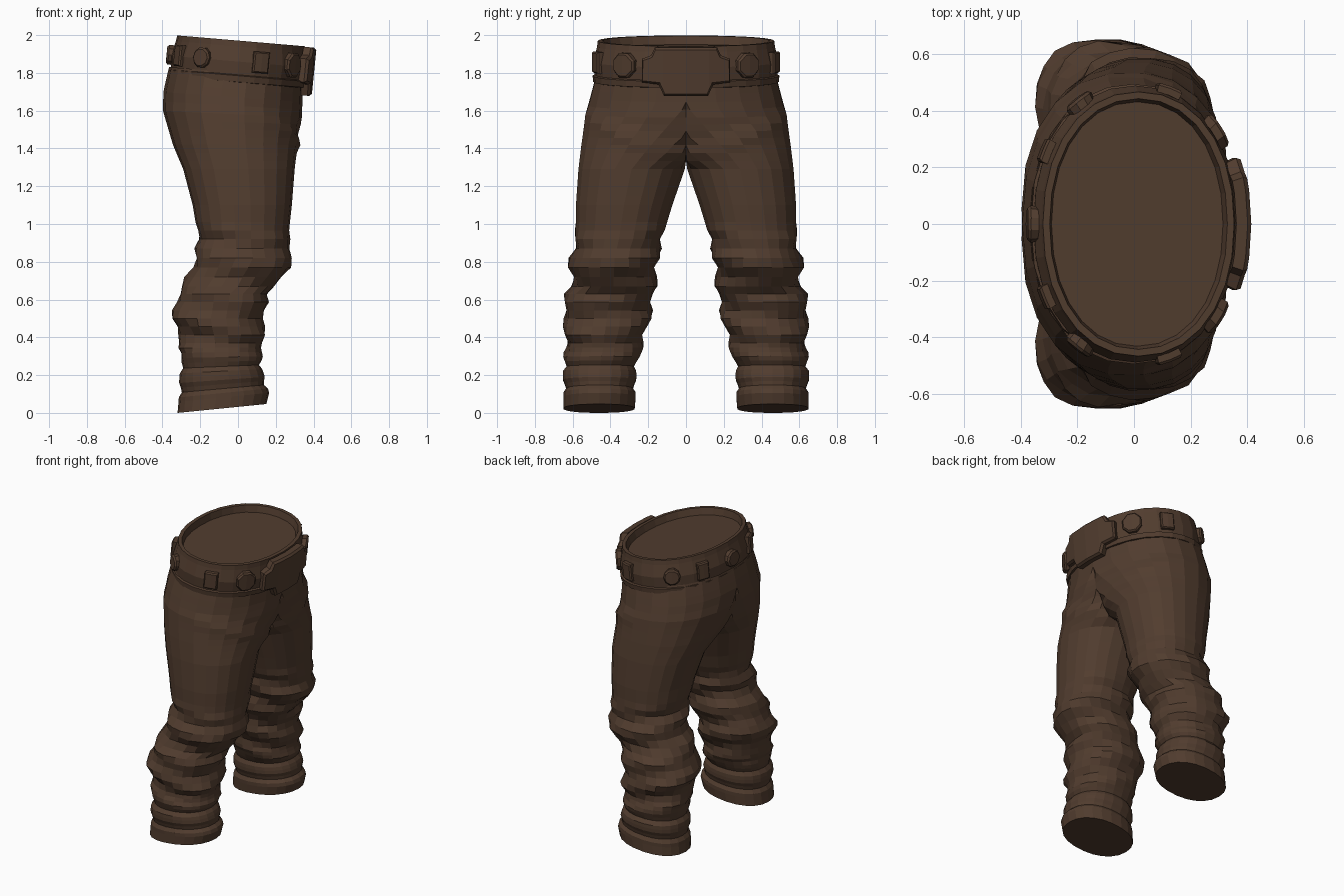
import bpy, bmesh, math, random
from mathutils import Vector

if "Cube" in bpy.data.objects:
    bpy.data.objects.remove(bpy.data.objects["Cube"])

random.seed(4)
brown = bpy.data.materials.new("dark_brown_cloth")
brown.diffuse_color = (0.083, 0.046, 0.028, 1)
brown.use_nodes = True
brown.node_tree.nodes["Principled BSDF"].inputs["Base Color"].default_value = brown.diffuse_color


def finish(bm, name):
    bmesh.ops.recalc_face_normals(bm, faces=bm.faces)
    mesh = bpy.data.meshes.new(name)
    bm.to_mesh(mesh)
    bm.free()
    mesh.materials.append(brown)
    ob = bpy.data.objects.new(name, mesh)
    bpy.context.collection.objects.link(ob)
    return ob


def bridge(bm, rings):
    for a, b in zip(rings, rings[1:]):
        for i in range(len(a)):
            j = (i + 1) % len(a)
            bm.faces.new((a[i], a[j], b[j], b[i]))


def rounded(angle, power):
    c, s = math.cos(angle), math.sin(angle)
    return (math.copysign(abs(c) ** (2 / power), c),
            math.copysign(abs(s) ** (2 / power), s))


def ramp(v, lo, hi):
    return max(0, min(1, (v - lo) / (hi - lo)))


def bump(v, width):
    return math.exp(-(v / width) ** 2)


# Leg profile: height, back x, front x, inner y, outer y
PROFILE = [
    (.022, -.32, .15, .27, .65), (.08, -.315, .165, .265, .65),
    (.22, -.31, .13, .26, .655), (.37, -.30, .13, .235, .635),
    (.50, -.345, .14, .19, .65), (.63, -.315, .15, .17, .63),
    (.67, -.29, .205, .165, .605), (.82, -.22, .29, .145, .61),
    (.92, -.21, .265, .125, .585), (1.1, -.24, .285, .07, .585),
    (1.29, -.29, .30, .004, .572), (1.42, -.345, .315, -.2, .557),
    (1.58, -.397, .338, -.45, .535), (1.67, -.395, .341, -.5, .51),
    (1.80, -.365, .345, -.48, .475)]


def fold(z, y, c):
    """Cuff grooves, loose creases at knee and shin, hip creases in front."""
    loose = ramp(z, .25, .35) * (1 - ramp(z, .92, 1.0))
    d = .014 * loose * math.sin(z * 38 + 5 * y + 2 * c)
    d += random.uniform(-.006, .006) * loose
    d -= .02 * (bump(z - .135, .018) + bump(z - .25, .02))
    if c > 0:
        off = z - (1.33 + .45 * y)
        d += c * ramp(z, 1.3, 1.4) * (.016 * bump(off, .035) - .012 * bump(off - .08, .035))
    return d


# Trouser legs and seat: one half lofted upward, mirrored across the middle
SIDES = 22
bm = bmesh.new()
rings = []
for low, high in zip(PROFILE, PROFILE[1:]):
    n = max(1, round((high[0] - low[0]) / (.025 if high[0] < .4 else .045)))
    for k in range(n + (high is PROFILE[-1])):
        h, xb, xf, yi, yo = [p + (q - p) * k / n for p, q in zip(low, high)]
        # Middle of the section slides to the body centre above the crotch
        ym = (yi + yo) / 2 if h < 1.29 else .288 * (1 - ramp(h, 1.29, 1.65))
        ring = []
        for i in range(SIDES):
            c, s = rounded(math.tau * i / SIDES, 2.2)
            y = ym + ((yo - ym) if s > 0 else (ym - yi)) * s
            d = fold(h, y, c)
            x = (xb + xf) / 2 + ((xf - xb) / 2 + d) * c
            y = max(0, y + d * s) if abs(y) > 1e-5 else 0
            z = h - .085 * x * ramp(h, 1.4, 1.72) + .1 * (x + .1) * (1 - ramp(h, .1, .35))
            ring.append(bm.verts.new((x, y, z)))
        rings.append(ring)
bridge(bm, rings)
bm.faces.new(rings[0])
inside = [f for f in bm.faces if all(v.co.y < 1e-4 for v in f.verts)]
bmesh.ops.delete(bm, geom=inside, context='FACES')
trousers = finish(bm, "trousers")
mirror = trousers.modifiers.new("mirror", 'MIRROR')
mirror.use_axis = (False, True, False)
mirror.merge_threshold = .0005


# Point on the tilted oval waist
def waist(angle, z, grow):
    c, s = rounded(angle, 2.15)
    x = -.005 + .1 * (z - 1.76) + (.358 + grow) * c
    return Vector((x, (.487 + grow) * s, z - .085 * x))


# Belt with bottom welt, top rim and recessed closed top
bm = bmesh.new()
rings = []
for z, g in [(1.745, -.03), (1.752, .004), (1.785, .008), (1.79, -.004), (1.86, .002),
             (1.94, -.016), (1.971, -.02), (1.971, -.044), (1.925, -.055)]:
    rings.append([bm.verts.new(waist(math.tau * i / 28, z, g)) for i in range(28)])
bridge(bm, rings)
bm.faces.new(rings[-1])
finish(bm, "belt")


# Plate wrapped onto the belt: outline in (sideways, height), bevelled outer edge
def plate(name, outline, degrees, thick, inset=.01):
    bm = bmesh.new()
    face = bm.faces.new([bm.verts.new((t, 0, z)) for t, z in outline])
    res = bmesh.ops.extrude_face_region(bm, geom=[face])
    top = [v for v in res['geom'] if isinstance(v, bmesh.types.BMVert)]
    bmesh.ops.translate(bm, vec=(0, 1, 0), verts=top)
    cap = [f for f in bm.faces if all(v.co.y > .5 for v in f.verts)]
    bmesh.ops.inset_region(bm, faces=cap, thickness=inset)
    for f in cap:
        for v in f.verts:
            v.co.y = 1.35
    for cut in (-.1, 0, .1):
        bmesh.ops.bisect_plane(bm, geom=bm.verts[:] + bm.edges[:] + bm.faces[:],
                               plane_co=(cut, 0, 0), plane_no=(1, 0, 0))
    a0 = math.radians(degrees)
    speed = math.hypot(.358 * math.sin(a0), .487 * math.cos(a0))
    for v in bm.verts:
        t, depth, z = v.co
        v.co = waist(a0 + t / speed, z, -.012 + (thick + .012) * depth)
    finish(bm, name)


def disc(sides, radius, turn=0):
    angles = [math.tau * (k + turn) / sides for k in range(sides)]
    return [(radius * math.cos(a), 1.865 + radius * math.sin(a)) for a in angles]


# Buckle with stepped corners
half = [(.10, 1.71), (.125, 1.77), (.215, 1.78), (.215, 1.905), (.165, 1.925), (.145, 1.968)]
plate("buckle", half + [(-t, z) for t, z in reversed(half)], 0, .028, .014)

# Belt loops and studs on both sides
loop = disc(4, .08, .5)
loop = [(t * .75, z) for t, z in loop]
for side in (1, -1):
    plate("front_stud", disc(8, .07, .5), side * 40, .016)
    plate("side_loop", loop, side * 73, .012)
    plate("side_stud", disc(10, .055), side * 121, .016)
    plate("back_loop", loop, side * 150, .012)
plate("back_stud", disc(10, .055), 180, .016)
